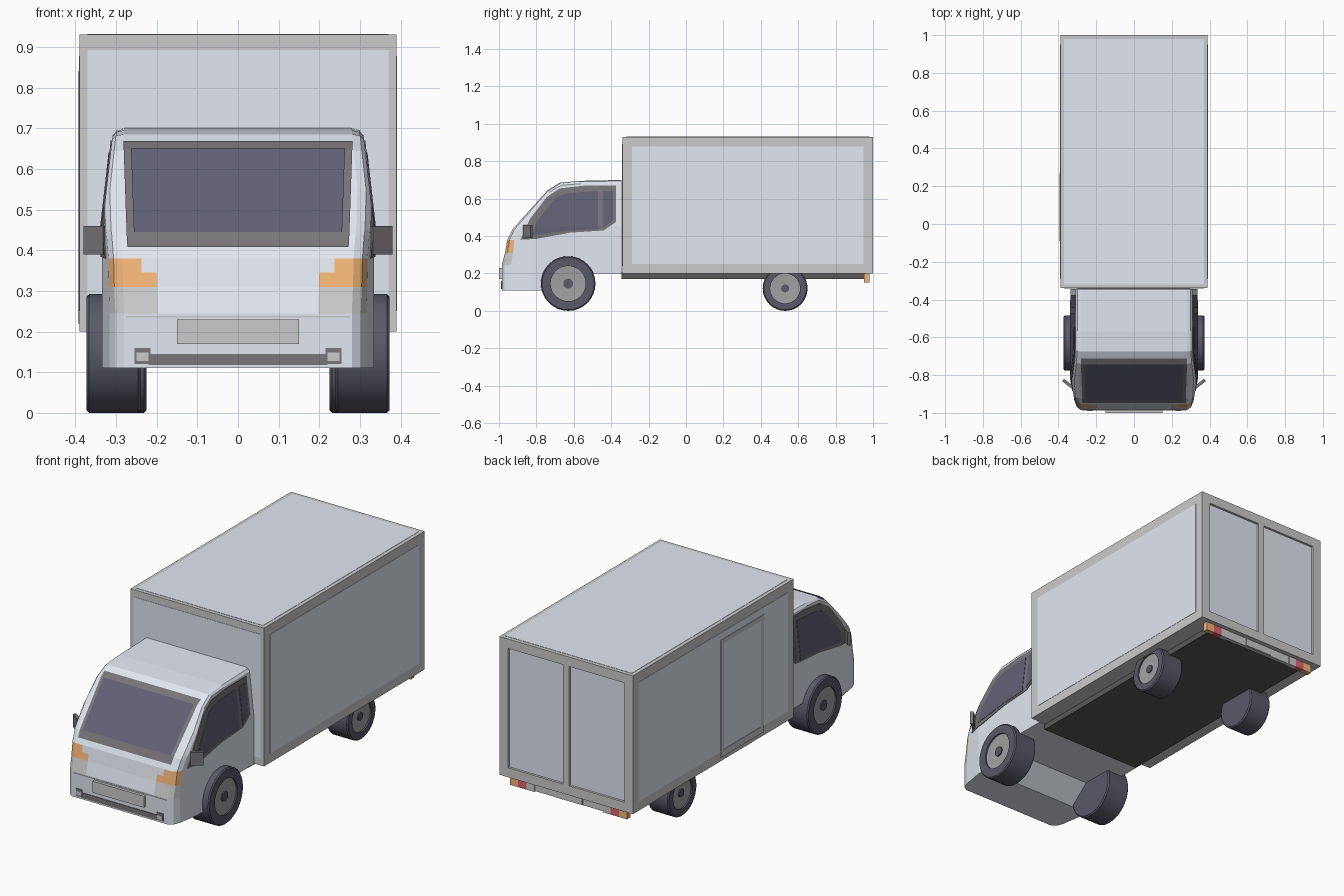
import bpy, bmesh, math
from mathutils import Vector, Matrix

if "Cube" in bpy.data.objects:
    bpy.data.objects.remove(bpy.data.objects["Cube"])


def mat(name, r, g, b):
    m = bpy.data.materials.new(name)
    m.diffuse_color = (r, g, b, 1)
    m.use_nodes = True
    m.node_tree.nodes["Principled BSDF"].inputs["Base Color"].default_value = m.diffuse_color
    return m


PAINT = mat("paint", .76, .80, .88)
FRAME = mat("frame_grey", .52, .52, .52)
TRIM = mat("dark_trim", .19, .18, .19)
GLASS = mat("glass", .12, .12, .18)
TYRE = mat("rubber", .1, .1, .14)
HUB = mat("hub_grey", .36, .36, .36)
BLACK = mat("chassis_black", .1, .1, .1)
ORANGE = mat("orange", .9, .47, .18)
RED = mat("red", .75, .12, .15)
WHITE = mat("white", .85, .86, .88)


def finish(bm, name, *mats):
    bmesh.ops.recalc_face_normals(bm, faces=bm.faces)
    me = bpy.data.meshes.new(name)
    bm.to_mesh(me)
    bm.free()
    for m in mats:
        me.materials.append(m)
    ob = bpy.data.objects.new(name, me)
    bpy.context.collection.objects.link(ob)
    return ob


def box(name, x, y, z, m, turn=0):
    """Box from (min, max) ranges, turned about its own vertical axis."""
    bm = bmesh.new()
    mid = Vector([(a + b) / 2 for a, b in (x, y, z)])
    size = [b - a for a, b in (x, y, z)]
    M = Matrix.Translation(mid) @ Matrix.Rotation(turn, 4, 'Z') @ Matrix.Diagonal((*size, 1))
    bmesh.ops.create_cube(bm, size=1, matrix=M)
    return finish(bm, name, m)


def cut(bm, axis, value):
    co, no = Vector(), Vector()
    co[axis], no[axis] = value, 1
    bmesh.ops.bisect_plane(bm, geom=bm.verts[:] + bm.edges[:] + bm.faces[:],
                           plane_co=co, plane_no=no, dist=1e-5)


# ---- cab shell: centre profile, rounded shoulder, side outline ----
W = .335
CENTRE = [(-.985, .11), (-.985, .245), (-.968, .31), (-.955, .38), (-.925, .44), (-.74, .645),
          (-.675, .685), (-.57, .695), (-.345, .70)]
SIDE = [(-.935, .11), (-.935, .245), (-.925, .31), (-.918, .38), (-.90, .425), (-.73, .635),
        (-.665, .672), (-.56, .68), (-.345, .682)]
UNDER = [(-.345, .2), (-.66, .2), (-.77, .11)]


def taper(bm):
    """Narrow the cab towards roof and nose."""
    cut(bm, 2, .45)
    cut(bm, 1, -.82)
    for v in bm.verts:
        w = W - .025 * max(0, v.co.z - .45) / .22 - .02 * max(0, -.82 - v.co.y) / .12
        v.co.x *= w / W


bm = bmesh.new()
rows = []
for a, b in zip(CENTRE + UNDER, SIDE + UNDER):
    half = []
    for tx, tp in ((0, 0), (.7, .3), (1, 1)):
        half.append((.305 + (W - .305) * tx, a[0] + (b[0] - a[0]) * tp, a[1] + (b[1] - a[1]) * tp))
    pts = [(-x, y, z) for x, y, z in reversed(half)] + half
    rows.append([bm.verts.new(p) for p in pts])
for i, r in enumerate(rows):
    s = rows[(i + 1) % len(rows)]
    for j in range(5):
        bm.faces.new((r[j], r[j + 1], s[j + 1], s[j]))
for j in (0, 5):
    bm.faces.new([r[j] for r in rows])
bmesh.ops.remove_doubles(bm, verts=bm.verts, dist=1e-5)
for x in (-.255, -.215, .215, .255):
    cut(bm, 0, x)
cut(bm, 2, .345)
for f in bm.faces:                      # lamps are coloured areas of the nose
    c = f.calc_center_median()
    if c.y < -.91 and .215 < abs(c.x) < W - .001:
        if .245 < c.z < .31:
            f.material_index = 1
        elif .31 < c.z < .38 and (c.z < .345 or abs(c.x) > .255):
            f.material_index = 2
taper(bm)
finish(bm, "cab", PAINT, FRAME, ORANGE)

# ---- windows ----


def side_pane(name, pts, lift, m):
    for s, tag in ((1, "right"), (-1, "left")):
        bm = bmesh.new()
        f = bm.faces.new([bm.verts.new((s * W, y, z)) for y, z in pts])
        taper(bm)
        ext = bmesh.ops.extrude_face_region(bm, geom=bm.faces[:])
        for v in ext['geom']:
            if isinstance(v, bmesh.types.BMVert):
                v.co.x += s * lift
        finish(bm, f"{name}_{tag}", m)


side_pane("side_window_frame", [(-.885, .38), (-.835, .49), (-.745, .608), (-.675, .655), (-.54, .67),
                                (-.375, .67), (-.375, .475), (-.44, .43), (-.62, .418), (-.8, .385)],
          .003, TRIM)
side_pane("side_window_glass", [(-.82, .405), (-.8, .475), (-.695, .61), (-.63, .63), (-.47, .64),
                                (-.47, .437), (-.62, .43)], .005, GLASS)
side_pane("quarter_glass", [(-.445, .64), (-.39, .64), (-.39, .485), (-.445, .442)], .005, GLASS)


def front_pane(name, pts, lift, m):
    bm = bmesh.new()
    r = [[bm.verts.new((s * x, y - lift, z + lift)) for s in (-1, 1)] for x, y, z in pts]
    for a, b in zip(r, r[1:]):
        bm.faces.new((a[0], a[1], b[1], b[0]))
    finish(bm, name, m)


front_pane("windscreen_frame", [(.272, -.943, .405), (.274, -.925, .44), (.281, -.74, .645),
                                (.282, -.708, .665)], .003, TRIM)
front_pane("windscreen_glass", [(.256, -.925, .44), (.263, -.74, .645)], .005, GLASS)

# ---- nose details ----
box("front_plate", (-.15, .15), (-1, -.98), (.17, .23), FRAME)
box("bumper_seam", (-.275, .275), (-.987, -.98), (.234, .238), FRAME)
box("lower_grille", (-.22, .22), (-.988, -.98), (.118, .145), TRIM)
for s, tag in ((1, "right"), (-1, "left")):
    x = sorted((s * .215, s * .255))
    box(f"fog_lamp_housing_{tag}", x, (-.988, -.97), (.12, .16), TRIM)
    box(f"fog_lamp_{tag}", sorted((s * .22, s * .25)), (-.99, -.98), (.127, .148), FRAME)
    box(f"mirror_{tag}", sorted((s * .32, s * .382)), (-.853, -.837), (.39, .46), TRIM,
        s * math.radians(38))

# ---- cargo box ----
E = .0015
box("cargo_box", (-.39, .39), (-.34, .985), (.2, .93), FRAME)
for s, tag in ((1, "right"), (-1, "left")):
    box(f"cargo_side_panel_{tag}", sorted((s * .38, s * (.39 + E))), (-.29, .95), (.25, .878), PAINT)
box("cargo_roof_panel", (-.37, .37), (-.32, .98), (.92, .93 + E), PAINT)
box("cargo_front_panel", (-.37, .37), (-.34 - E, -.33), (.24, .892), PAINT)

# rear door frame and recessed doors
for s, tag in ((1, "right"), (-1, "left")):
    box(f"rear_post_{tag}", sorted((s * .34, s * .39)), (.985, 1), (.2, .93), FRAME)
    box(f"rear_door_{tag}", sorted((s * .018, s * .34)), (.98, .988), (.25, .88), PAINT)
box("rear_centre_post", (-.018, .018), (.985, 1), (.25, .88), FRAME)
box("rear_header", (-.34, .34), (.985, 1), (.88, .93), FRAME)
box("rear_sill", (-.34, .34), (.985, 1), (.2, .25), FRAME)

# side door frame on the left
SX = (-.394, -.385)
for i, y in enumerate(((-.09, -.065), (.245, .27))):
    box(f"side_door_post_{i}", SX, y, (.22, .84), FRAME)
for i, z in enumerate(((.22, .255), (.815, .84))):
    box(f"side_door_rail_{i}", SX, (-.065, .245), z, FRAME)

# ---- chassis and rear light bar ----
box("chassis", (-.3, .3), (-.345, .96), (.17, .205), BLACK)
box("light_bar", (-.34, .34), (.955, .975), (.155, .2), FRAME)
box("rear_plate", (-.08, .08), (.97, .98), (.157, .195), WHITE)
for s, tag in ((1, "right"), (-1, "left")):
    for nm, a, b, m in (("indicator", .295, .342, ORANGE), ("tail_lamp", .245, .295, RED),
                        ("reverse_lamp", .2, .245, WHITE)):
        box(f"{nm}_{tag}", sorted((s * a, s * b)), (.953, .98), (.152, .197), m)

# ---- wheels ----


def lathe(name, pts, centre, s, m):
    """Spin (x, radius) points round the axle."""
    bm = bmesh.new()
    vs = [bm.verts.new((s * x, 0, r)) for x, r in pts]
    es = [bm.edges.new(p) for p in zip(vs, vs[1:])]
    bmesh.ops.spin(bm, geom=vs + es, axis=(1, 0, 0), cent=(0, 0, 0), angle=math.tau,
                   steps=32, use_merge=True)
    bmesh.ops.remove_doubles(bm, verts=bm.verts, dist=1e-5)
    bmesh.ops.translate(bm, verts=bm.verts, vec=centre)
    ob = finish(bm, name, m)
    bpy.context.view_layer.objects.active = ob
    bpy.ops.object.select_all(action='DESELECT')
    ob.select_set(True)
    bpy.ops.object.shade_smooth_by_angle(angle=math.radians(30))


for end, y, R, hub, cap, x0, x1 in (("front", -.63, .146, .094, .026, .24, .372),
                                    ("rear", .53, .12, .08, .021, .225, .352)):
    for s, tag in ((1, "right"), (-1, "left")):
        c = (0, y, R)
        lathe(f"{end}_tyre_{tag}", [(x0, 0), (x0, R - .006), (x0 + .006, R), (x1 - .006, R),
                                    (x1, R - .006), (x1, hub), (x1 - .015, hub), (x1 - .015, 0)],
              c, s, TYRE)
        lathe(f"{end}_hub_{tag}", [(x1 - .02, hub), (x1 - .008, hub), (x1 - .012, cap), (x1 - .012, 0)],
              c, s, HUB)
        lathe(f"{end}_hub_cap_{tag}", [(x1 - .014, cap), (x1 - .006, cap), (x1 - .006, 0)], c, s, TYRE)
